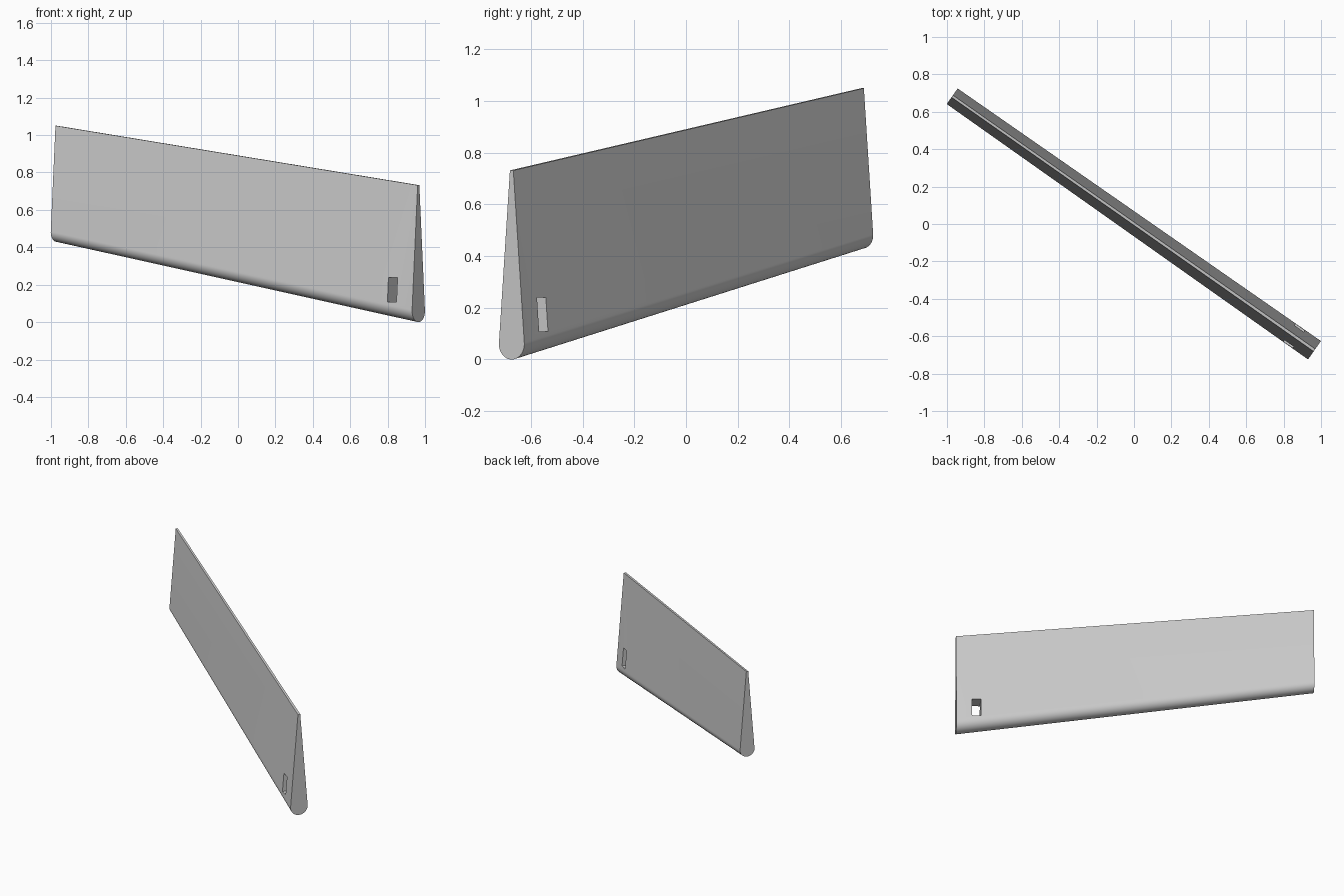
import bpy
import bmesh
from math import sin, cos, pi, asin, atan2
from mathutils import Vector

cube = bpy.data.objects.get("Cube")
if cube:
    bpy.data.objects.remove(cube, do_unlink=True)

grey = bpy.data.materials.new("plain grey")
grey.use_nodes = True
colour = (0.6, 0.6, 0.6, 1)
grey.diffuse_color = colour
grey.node_tree.nodes["Principled BSDF"].inputs["Base Color"].default_value = colour

# Panel axis runs diagonally on the ground plane
near = Vector((0.965, -0.675, 0))
far = Vector((-0.972, 0.683, 0.43))
along = Vector((far.x - near.x, far.y - near.y, 0)).normalized()
across = Vector((along.y, -along.x, 0))

# Wedge section: round bottom, straight sides tangent to it, thin flat top
HEIGHT, RADIUS, TOP_HALF, STEPS = 0.732, 0.06, 0.008, 32
tilt = asin((RADIUS - TOP_HALF) / (HEIGHT - RADIUS))
section = [(-TOP_HALF, HEIGHT)]
for i in range(STEPS + 1):
    a = pi - tilt + (pi + 2 * tilt) * i / STEPS
    section.append((RADIUS * cos(a), RADIUS + RADIUS * sin(a)))
section.append((TOP_HALF, HEIGHT))


def add_object(name, bm):
    bmesh.ops.recalc_face_normals(bm, faces=bm.faces)
    mesh = bpy.data.meshes.new(name)
    bm.to_mesh(mesh)
    bm.free()
    mesh.materials.append(grey)
    obj = bpy.data.objects.new(name, mesh)
    bpy.context.collection.objects.link(obj)
    return obj


# Tapered panel lofted between the two ends
bm = bmesh.new()
rings = []
for origin, scale in ((near, 1.0), (far, 0.847)):
    rings.append([bm.verts.new(origin + across * (u * scale) + Vector((0, 0, v * scale)))
                  for u, v in section])
count = len(section)
for i in range(count):
    j = (i + 1) % count
    bm.faces.new((rings[0][i], rings[0][j], rings[1][j], rings[1][i]))
for ring in rings:
    bm.faces.new(ring)
panel = add_object("tapered_panel", bm)

# Slot cut straight through near the low end
bm = bmesh.new()
bmesh.ops.create_cube(bm, size=1)
bmesh.ops.scale(bm, vec=(0.059, 0.4, 0.131), verts=bm.verts)
cutter = add_object("slot_cutter", bm)
cutter.location = near + along * 0.133 + Vector((0, 0, 0.174))
cutter.rotation_euler.z = atan2(along.y, along.x)
cutter.hide_render = True

cut = panel.modifiers.new("slot", "BOOLEAN")
cut.operation = "DIFFERENCE"
cut.solver = "EXACT"
cut.object = cutter

bpy.ops.object.select_all(action="DESELECT")
panel.select_set(True)
bpy.context.view_layer.objects.active = panel
bpy.ops.object.modifier_apply(modifier=cut.name)
bpy.data.objects.remove(cutter, do_unlink=True)
bpy.ops.object.shade_smooth_by_angle(angle=0.5)
